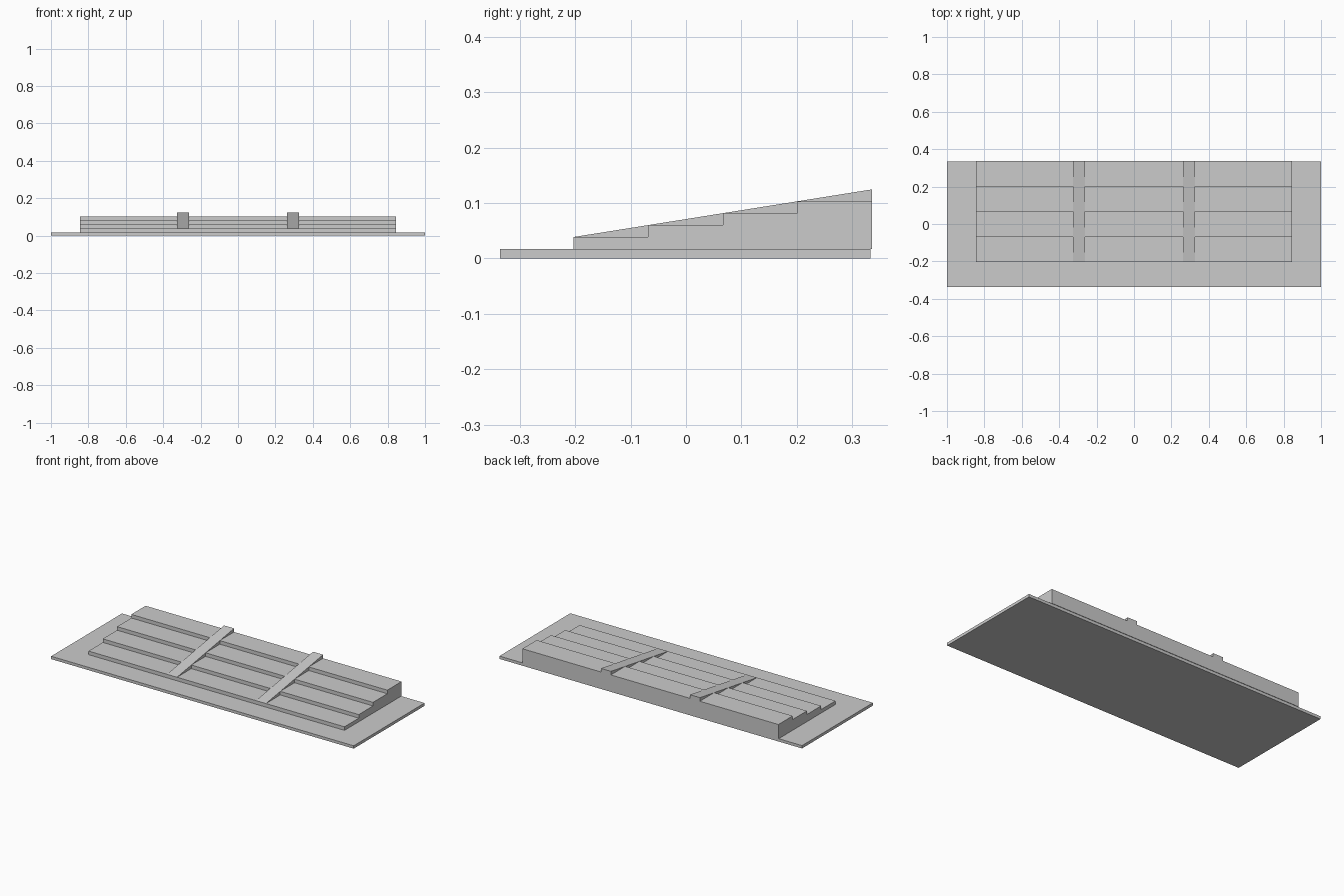
import bpy, bmesh

if "Cube" in bpy.data.objects:
    bpy.data.objects.remove(bpy.data.objects["Cube"])

BASE_TOP = 0.017
FRONT, BACK = -0.203, 0.336
STEPS = 4
DEPTH = (BACK - FRONT) / STEPS
RISE = 0.0215


def extrude_profile(name, profile, x0, x1):
    """Sweep a (y, z) side profile along x."""
    bm = bmesh.new()
    face = bm.faces.new([bm.verts.new((x0, y, z)) for y, z in profile])
    res = bmesh.ops.extrude_face_region(bm, geom=[face])
    moved = [g for g in res["geom"] if isinstance(g, bmesh.types.BMVert)]
    bmesh.ops.translate(bm, verts=moved, vec=(x1 - x0, 0, 0))
    bmesh.ops.recalc_face_normals(bm, faces=bm.faces)
    mesh = bpy.data.meshes.new(name)
    bm.to_mesh(mesh)
    bm.free()
    obj = bpy.data.objects.new(name, mesh)
    bpy.context.collection.objects.link(obj)
    return obj


# Flat ground slab
extrude_profile("base_slab", [(-0.336, 0), (0.333, 0), (0.333, BASE_TOP), (-0.336, BASE_TOP)], -1, 1)

# Staircase side profile
stairs = [(BACK, BASE_TOP), (FRONT, BASE_TOP)]
for i in range(STEPS):
    z = BASE_TOP + RISE * (i + 1)
    stairs += [(FRONT + DEPTH * i, z), (FRONT + DEPTH * (i + 1), z)]
extrude_profile("stairs", stairs, -0.846, 0.846)

# Sloped ramps: sawtooth wedges that sit on the treads
top = BASE_TOP + RISE * (STEPS + 1)
ramp = [(FRONT, BASE_TOP + RISE)] + stairs[3:] + [(BACK, top)]
for side, x in (("left", -0.294), ("right", 0.294)):
    extrude_profile("ramp_" + side, ramp, x - 0.033, x + 0.033)
